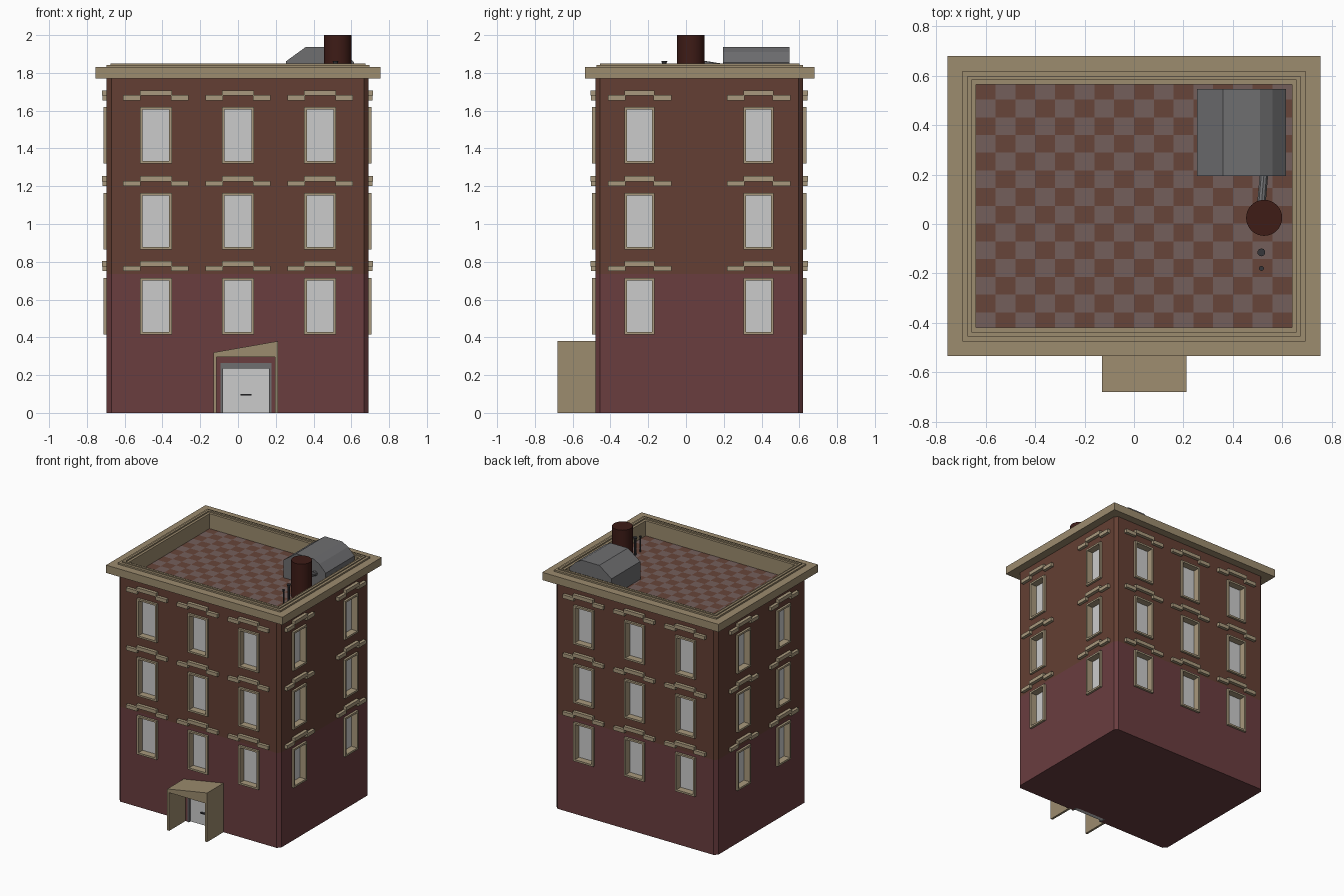
import bpy, bmesh, math
from mathutils import Matrix, Vector

if "Cube" in bpy.data.objects:
    bpy.data.objects.remove(bpy.data.objects["Cube"])


def mat(name, hexcol, gain=1.25):
    m = bpy.data.materials.new(name)
    c = [int(hexcol[i:i + 2], 16) / 255 for i in (0, 2, 4)]
    m.diffuse_color = [min(1, gain * v ** 2.2) for v in c] + [1]
    m.use_nodes = True
    m.node_tree.nodes["Principled BSDF"].inputs["Base Color"].default_value = m.diffuse_color
    return m


TAN = mat("stone", "8c7d63")
TRIM = mat("light_stone", "978970")
UPPER = mat("upper_brick", "5a3b31")
LOWER = mat("lower_brick", "5f393b")
TILE_A = mat("tile_red", "5d4036")
TILE_B = mat("tile_grey", "685653")
GLASS = mat("glass", "b4b4b4")
STEEL = mat("steel", "636365")
DARK = mat("dark_metal", "333336")
RUST = mat("dark_brick", "3a1e1a")


def finish(name, bm, *mats):
    bmesh.ops.recalc_face_normals(bm, faces=bm.faces)
    me = bpy.data.meshes.new(name)
    bm.to_mesh(me)
    bm.free()
    for m in mats:
        me.materials.append(m)
    ob = bpy.data.objects.new(name, me)
    bpy.context.collection.objects.link(ob)
    return ob


def box(bm, x0, x1, y0, y1, z0, z1, M=Matrix()):
    c = Vector((x0 + x1, y0 + y1, z0 + z1)) / 2
    S = Matrix.Diagonal((x1 - x0, y1 - y0, z1 - z0, 1))
    return bmesh.ops.create_cube(bm, size=1, matrix=M @ Matrix.Translation(c) @ S)


def ring(bm, x0, x1, y0, y1, profile, M=Matrix()):
    """Sweep a closed (inset, height) profile around a rectangle."""
    loops = []
    for i, h in profile:
        pts = [(x0 + i, y0 + i), (x1 - i, y0 + i), (x1 - i, y1 - i), (x0 + i, y1 - i)]
        loops.append([bm.verts.new(M @ Vector((x, y, h))) for x, y in pts])
    for a, b in zip(loops, loops[1:] + loops[:1]):
        for k in range(4):
            n = (k + 1) % 4
            bm.faces.new((a[k], a[n], b[n], b[k]))


def prism(bm, pts, y0, y1):
    """Extrude an x-z outline along y."""
    f = bm.faces.new([bm.verts.new((x, y0, z)) for x, z in pts])
    e = bmesh.ops.extrude_face_region(bm, geom=[f])
    vs = [v for v in e["geom"] if isinstance(v, bmesh.types.BMVert)]
    bmesh.ops.translate(bm, vec=(0, y1 - y0, 0), verts=vs)


def tube(bm, p, q, r0, r1, n):
    p, q = Vector(p), Vector(q)
    d = q - p
    M = Matrix.Translation((p + q) / 2) @ d.to_track_quat('Z', 'Y').to_matrix().to_4x4()
    bmesh.ops.create_cone(bm, cap_ends=True, segments=n, radius1=r0, radius2=r1,
                          depth=d.length, matrix=M)


# building extents
X0, X1, Y0, Y1, ROOF = -0.695, 0.69, -0.48, 0.62, 1.72


def wall(x, y, deg):
    return Matrix.Translation((x, y, 0)) @ Matrix.Rotation(math.radians(deg), 4, 'Z')


# window positions: wall-local frame (outward is local -y), half width
spots = []
for c in (-0.435, 0, 0.435):
    spots += [(wall(c, Y0, 0), 0.085), (wall(c, Y1, 180), 0.085)]
spots += [(wall(X1, y, 90), 0.08) for y in (-0.246, 0.384)]
spots += [(wall(X0, y, -90), 0.08) for y in (-0.19, 0.30)]
sills = (0.415, 0.865, 1.32)
H = 0.30

# window frames, panes, stepped lintels and the wall cutter
frames, panes, lintels, cut = (bmesh.new() for _ in range(4))
UP = Matrix.Rotation(math.pi / 2, 4, 'X')   # ring height -> outward
for M, w in spots:
    for z in sills:
        t = z + H
        ring(frames, -w, w, z, t,
             [(0, -0.01), (0, 0.017), (0.014, 0.017), (0.014, -0.05), (0.009, -0.05), (0.009, -0.01)], M @ UP)
        box(panes, -w + 0.01, w - 0.01, 0.035, 0.045, z + 0.01, t - 0.01, M)
        box(cut, -w + 0.008, w - 0.008, -0.1, 0.06, z + 0.008, t - 0.008, M)
        box(lintels, -w, w, -0.025, 0.01, t + 0.06, t + 0.088, M)
        for s in (-1, 1):
            a, b = sorted((s * (w - 0.005), s * (w + 0.088)))
            box(lintels, a, b, -0.023, 0.01, t + 0.035, t + 0.063, M)
finish("window_frames", frames, TRIM)
finish("window_panes", panes, GLASS)
finish("window_lintels", lintels, TRIM)
box(cut, -0.09, 0.175, Y0 - 0.1, Y0 + 0.04, -0.1, 0.262)
box(cut, -0.645, 0.642, -0.433, 0.578, ROOF, 2)
cutter = finish("wall_cutter", cut)
cutter.hide_render = True

# brick body with chamfered corners, openings and a sunken roof
bm = bmesh.new()
box(bm, X0, X1, Y0, Y1, 0, 1.80)
uprights = [e for e in bm.edges if abs(e.verts[0].co.z - e.verts[1].co.z) > 1]
bmesh.ops.bevel(bm, geom=uprights, offset=0.024, segments=1, affect='EDGES')
body = finish("brick_body", bm)
mod = body.modifiers.new("openings", 'BOOLEAN')
mod.object = cutter
mod.solver = 'EXACT'
bpy.context.view_layer.update()
bm = bmesh.new()
bm.from_object(body, bpy.context.evaluated_depsgraph_get())
bpy.data.objects.remove(body)
bpy.data.objects.remove(cutter)
bmesh.ops.bisect_plane(bm, geom=bm.verts[:] + bm.edges[:] + bm.faces[:],
                       plane_co=(0, 0, 0.735), plane_no=(0, 0, 1))
for f in bm.faces:
    f.material_index = int(f.calc_center_median().z > 0.735)
finish("brick_body", bm, LOWER, UPPER)

# cornice and stepped parapet
bm = bmesh.new()
ring(bm, -0.755, 0.755, -0.535, 0.68,
     [(0.09, 1.77), (0, 1.77), (0, 1.83), (0.06, 1.83), (0.06, 1.842), (0.08, 1.842), (0.08, 1.85),
      (0.097, 1.85), (0.097, 1.84), (0.116, 1.84), (0.116, 1.71), (0.113, 1.71), (0.113, 1.77)])
finish("cornice", bm, TAN)

# chequered roof tiles
bm = bmesh.new()
M = Matrix.Translation((0, 0.073, ROOF + 0.004)) @ Matrix.Diagonal((0.641, 0.503, 1, 1))
bmesh.ops.create_grid(bm, x_segments=16, y_segments=14, size=1, matrix=M)
for f in bm.faces:
    c = M.inverted() @ f.calc_center_median()
    f.material_index = (int((c.x + 1) * 8) + int((c.y + 1) * 7) + 1) % 2
finish("roof_tiles", bm, TILE_A, TILE_B)

# porch with a slanted top
bm = bmesh.new()
prism(bm, [(-0.13, 0), (-0.13, 0.32), (0.212, 0.38), (0.212, 0), (0.195, 0),
           (0.195, 0.295), (-0.113, 0.295), (-0.113, 0)], -0.68, Y0 + 0.01)
finish("porch", bm, TAN)

# door, its surround and handle
bm = bmesh.new()
box(bm, -0.08, 0.165, Y0 + 0.015, Y0 + 0.045, 0, 0.236)
finish("door", bm, GLASS)
bm = bmesh.new()
prism(bm, [(-0.093, 0), (-0.093, 0.265), (0.178, 0.265), (0.178, 0), (0.165, 0),
           (0.165, 0.236), (-0.08, 0.236), (-0.08, 0)], Y0 - 0.005, Y0 + 0.045)
finish("door_surround", bm, STEEL)
bm = bmesh.new()
box(bm, 0.012, 0.072, Y0 - 0.002, Y0 + 0.02, 0.092, 0.099)
finish("door_handle", bm, DARK)

# roof housing
bm = bmesh.new()
prism(bm, [(0.255, ROOF), (0.255, 1.862), (0.36, 1.938), (0.51, 1.938),
           (0.56, 1.91), (0.615, 1.855), (0.615, ROOF)], 0.195, 0.547)
finish("roof_housing", bm, STEEL)

# chimney, connecting duct and two vents
bm = bmesh.new()
tube(bm, (0.527, 0.025, ROOF), (0.527, 0.025, 2.0), 0.073, 0.073, 32)
chimney = finish("chimney", bm, RUST)
bm = bmesh.new()
tube(bm, (0.515, 0.07, 1.85), (0.527, 0.21, 1.828), 0.018, 0.018, 10)
duct = finish("duct", bm, STEEL)
bm = bmesh.new()
for y, r, top in ((-0.115, 0.016, 1.862), (-0.18, 0.010, 1.845)):
    tube(bm, (0.516, y, ROOF), (0.516, y, top - 0.012), r * 0.55, r * 0.55, 10)
    tube(bm, (0.516, y, top - 0.018), (0.516, y, top), r * 0.6, r, 10)
vents = finish("roof_vents", bm, DARK)
for ob in (chimney, duct, vents):
    bpy.context.view_layer.objects.active = ob
    bpy.ops.object.select_all(action='DESELECT')
    ob.select_set(True)
    bpy.ops.object.shade_smooth_by_angle()
